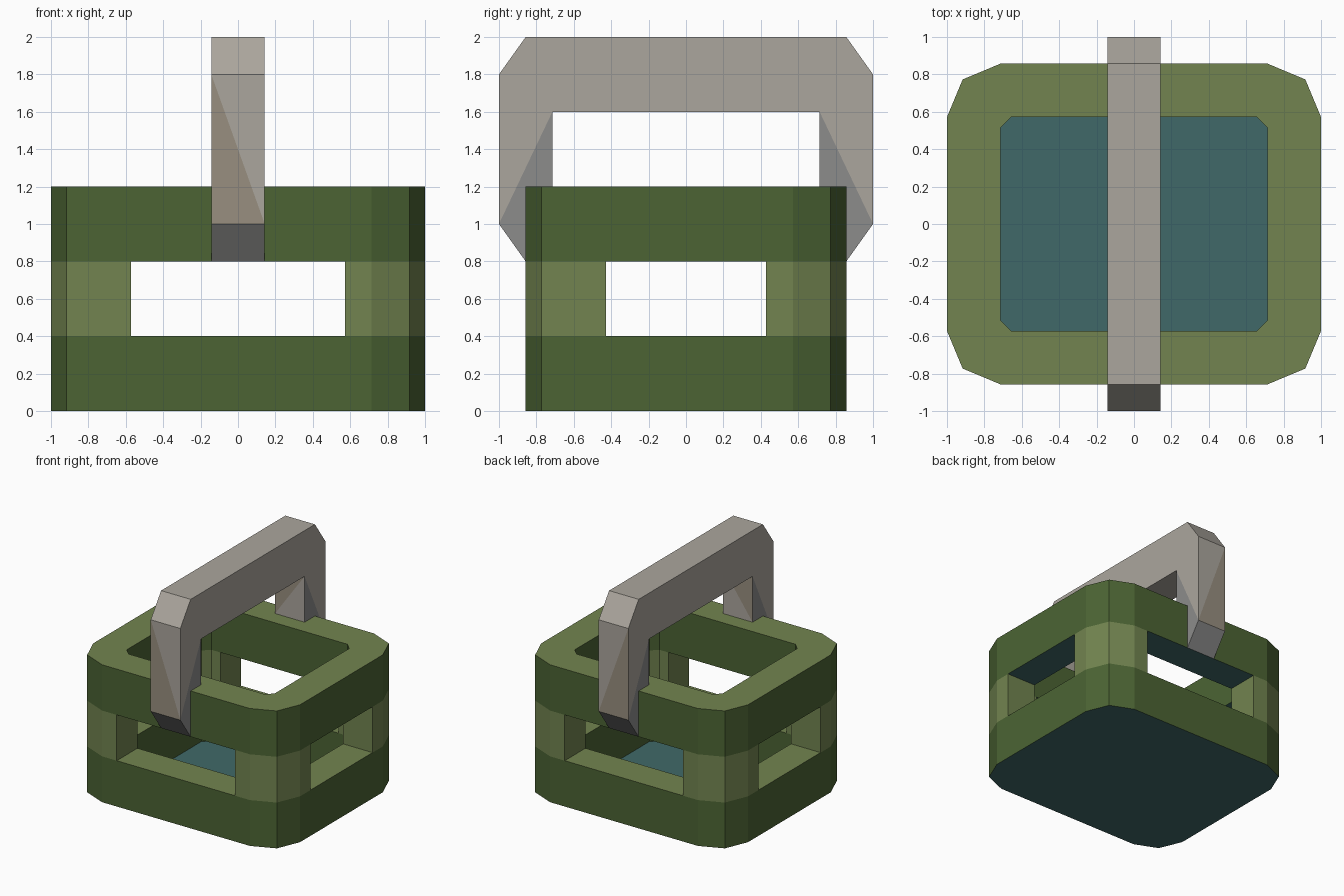
import bpy, bmesh

if "Cube" in bpy.data.objects:
    bpy.data.objects.remove(bpy.data.objects["Cube"])

U = 1 / 7  # grid unit of the design


def material(name, rgb):
    m = bpy.data.materials.new(name)
    m.diffuse_color = (*rgb, 1)
    m.use_nodes = True
    m.node_tree.nodes["Principled BSDF"].inputs["Base Color"].default_value = m.diffuse_color
    return m


DARK = material("dark_green", (0.072, 0.127, 0.034))
LIGHT = material("light_green", (0.168, 0.231, 0.080))
TEAL = material("teal", (0.051, 0.141, 0.138))
STONE = material("warm_grey", (0.407, 0.381, 0.337))
BROWN = material("brown_grey", (0.314, 0.275, 0.216))
GREY = material("mid_grey", (0.262, 0.262, 0.258))


def build(name, faces, mirror=None):
    """faces: list of (corner coordinates, material)"""
    bm = bmesh.new()
    mats = []
    for coords, mat in faces:
        if mat not in mats:
            mats.append(mat)
        f = bm.faces.new([bm.verts.new(c) for c in coords])
        f.material_index = mats.index(mat)
    bmesh.ops.remove_doubles(bm, verts=bm.verts, dist=1e-4)
    me = bpy.data.meshes.new(name)
    bm.to_mesh(me)
    bm.free()
    for m in mats:
        me.materials.append(m)
    ob = bpy.data.objects.new(name, me)
    bpy.context.collection.objects.link(ob)
    if mirror:
        mod = ob.modifiers.new("Mirror", 'MIRROR')
        mod.use_axis = mirror
    return ob


def at(points, z):
    return [(x, y, z) for x, y in points]


def walls(loop, z0, z1, mat):
    """vertical sides of a counter-clockwise outline"""
    return [((*at((a, b), z0), *at((b, a), z1)), mat)
            for a, b in zip(loop, loop[1:] + loop[:1])]


def corners(pts):
    """the quarter outline repeated around all four corners"""
    out = []
    for sx, sy in ((1, 1), (-1, 1), (-1, -1), (1, -1)):
        c = [(x * sx, y * sy) for x, y in pts]
        out.append(c if sx * sy > 0 else c[::-1])
    return out


OUT = [(7 * U, 4 * U), (0.916, 0.773), (5 * U, 6 * U)]
INN = [(5 * U, 3.6 * U), (4.6 * U, 4 * U)]
oc, ic = corners(OUT), corners(INN)
outer, inner = sum(oc, []), sum(ic, [])


def ring_cap():
    """flat polygons between outer and inner outline, facing up"""
    polys = []
    for k in range(4):
        n = (k + 1) % 4
        polys.append(oc[k] + ic[k][::-1])
        polys.append([oc[k][-1], oc[n][0], ic[n][0], ic[k][-1]])
    return polys


def band(name, z0, z1, underside):
    faces = walls(outer, z0, z1, DARK) + walls(inner[::-1], z0, z1, DARK)
    faces += [(at(p, z1), LIGHT) for p in ring_cap()]
    if underside:
        faces += [(at(p[::-1], z0), TEAL) for p in ring_cap()]
    build(name, faces)


# basket bands
band("lower_band", 0, 0.4, False)
band("upper_band", 0.8, 1.2, True)

# thin floor with full underside
build("basket_floor", [(at(outer[::-1], 0), TEAL), (at(inner, 0.005), TEAL)])

# L-shaped corner posts between the bands
post = ([(7 * U, 3 * U)] + OUT + [(4 * U, 6 * U), (4 * U, 4 * U)]
        + INN[::-1] + [(5 * U, 3 * U)])
build("corner_posts", walls(post, 0.4, 0.8, LIGHT), (True, True, False))

# carrying handle: half profile in y-z, mirrored front to back
W = U
upper = [(0, 1.6), (5 * U, 1.6), (1, 1.0), (1, 1.8), (6 * U, 2), (0, 2)]
lower = [(5 * U, 1.6), (5 * U, 1.2), (0.76, 1.0), (6 * U, 0.8), (1, 1.0)]
faces = []
for poly, mat in ((upper, STONE), (lower, GREY)):
    faces.append(([(W, *p) for p in poly], mat))
    faces.append(([(-W, *p) for p in poly[::-1]], mat))
rim = [(0, 1.6)] + lower + upper[3:]
for a, b in zip(rim, rim[1:]):
    q = [(-W, *a), (-W, *b), (W, *b), (W, *a)]
    if b == (1, 1.8) or b == (5 * U, 1.2):
        # two-tone leg faces split along the diagonal
        faces += [([q[0], q[1], q[3]], BROWN), ([q[1], q[2], q[3]], STONE)]
    else:
        faces.append((q, GREY if b[1] < 1.3 else STONE))
build("handle", faces, (False, True, False))
